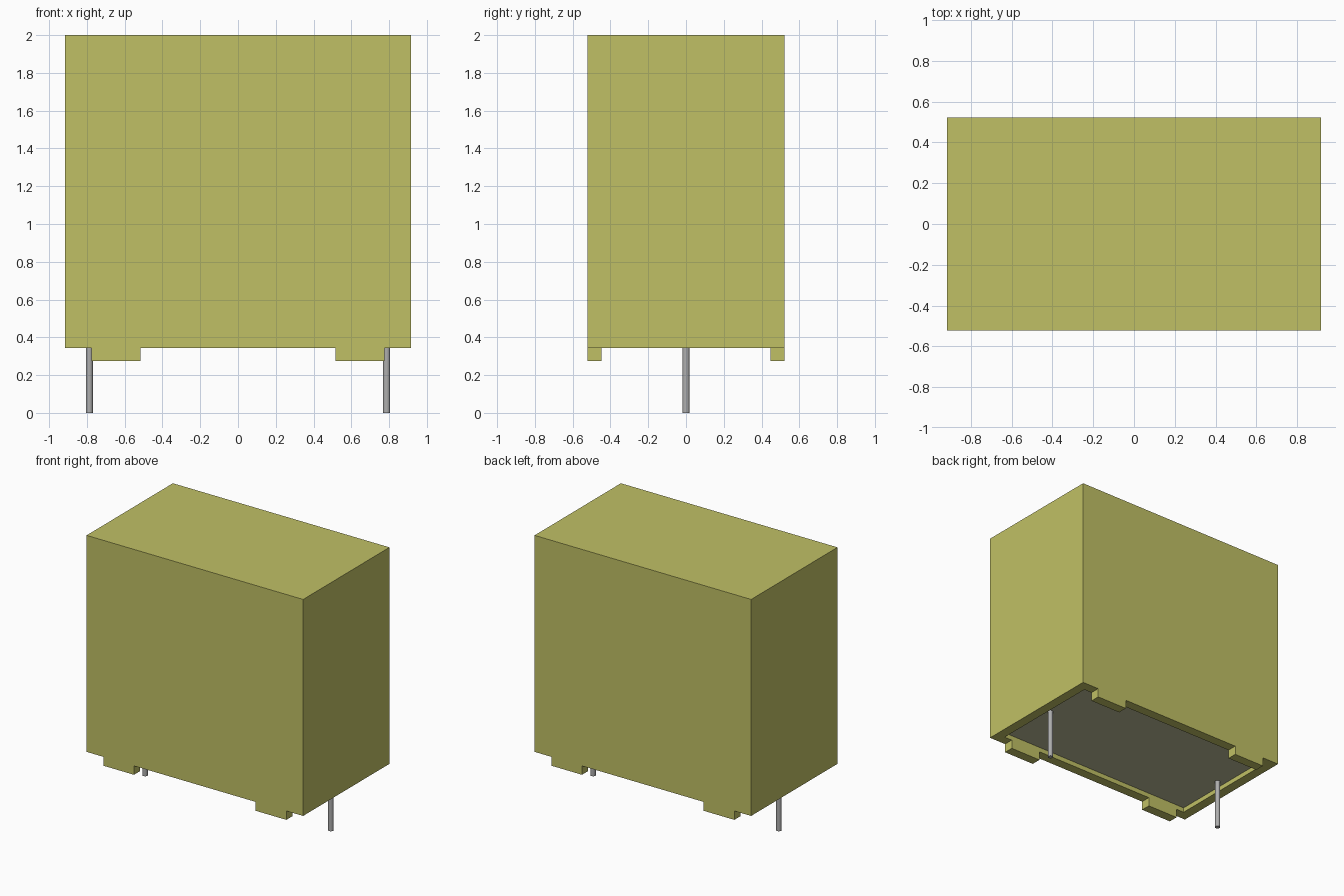
import bpy
import bmesh

cube = bpy.data.objects.get("Cube")
if cube:
    bpy.data.objects.remove(cube, do_unlink=True)

HX, HY = 0.917, 0.522          # half size of the case
BASE, TOP = 0.343, 2.0         # case bottom and top
WALL, RECESS = 0.075, 0.036    # rim width and depth of the recess


def material(name, color):
    m = bpy.data.materials.new(name)
    m.use_nodes = True
    m.diffuse_color = (*color, 1)
    m.node_tree.nodes["Principled BSDF"].inputs["Base Color"].default_value = (*color, 1)
    return m


mustard = material("mustard plastic", (0.53, 0.53, 0.13))
resin = material("grey resin", (0.49, 0.49, 0.32))
metal = material("grey metal", (0.42, 0.42, 0.42))


def add_object(name, bm, mats):
    bmesh.ops.recalc_face_normals(bm, faces=bm.faces)
    me = bpy.data.meshes.new(name)
    bm.to_mesh(me)
    bm.free()
    for m in mats:
        me.materials.append(m)
    ob = bpy.data.objects.new(name, me)
    bpy.context.collection.objects.link(ob)
    return ob


def box(lo, hi):
    bm = bmesh.new()
    bmesh.ops.create_cube(bm, size=1)
    for v in bm.verts:
        v.co = [(lo[i] + hi[i]) / 2 + v.co[i] * (hi[i] - lo[i]) for i in range(3)]
    return bm


# Case with a shallow resin-filled recess underneath
bm = box((-HX, -HY, BASE), (HX, HY, TOP))
bottom = min(bm.faces, key=lambda f: f.calc_center_median().z)
bmesh.ops.inset_region(bm, faces=[bottom], thickness=WALL, use_even_offset=True)
rim_verts = list(bottom.verts)
result = bmesh.ops.extrude_discrete_faces(bm, faces=[bottom])
floor = result["faces"][0]
for v in floor.verts:
    v.co.z = BASE + RECESS
floor.material_index = 1
add_object("case", bm, [mustard, resin])

# Four stand-off feet continuing the long walls
for sx, side in ((-1, "right"), (1, "left")):
    for sy, end in ((-1, "front"), (1, "back")):
        xs = sorted((sx * 0.515, sx * 0.775))
        ys = sorted((sy * (HY - WALL), sy * HY))
        add_object(f"foot_{end}_{side}",
                   box((xs[0], ys[0], 0.275), (xs[1], ys[1], BASE)), [mustard])

# Two wire pins
for sx, side in ((-1, "right"), (1, "left")):
    bpy.ops.mesh.primitive_cylinder_add(vertices=24, radius=0.019, depth=BASE + RECESS,
                                        location=(sx * 0.787, 0, (BASE + RECESS) / 2))
    pin = bpy.context.object
    pin.name = f"pin_{side}"
    pin.data.materials.append(metal)
    bpy.ops.object.shade_smooth_by_angle()
